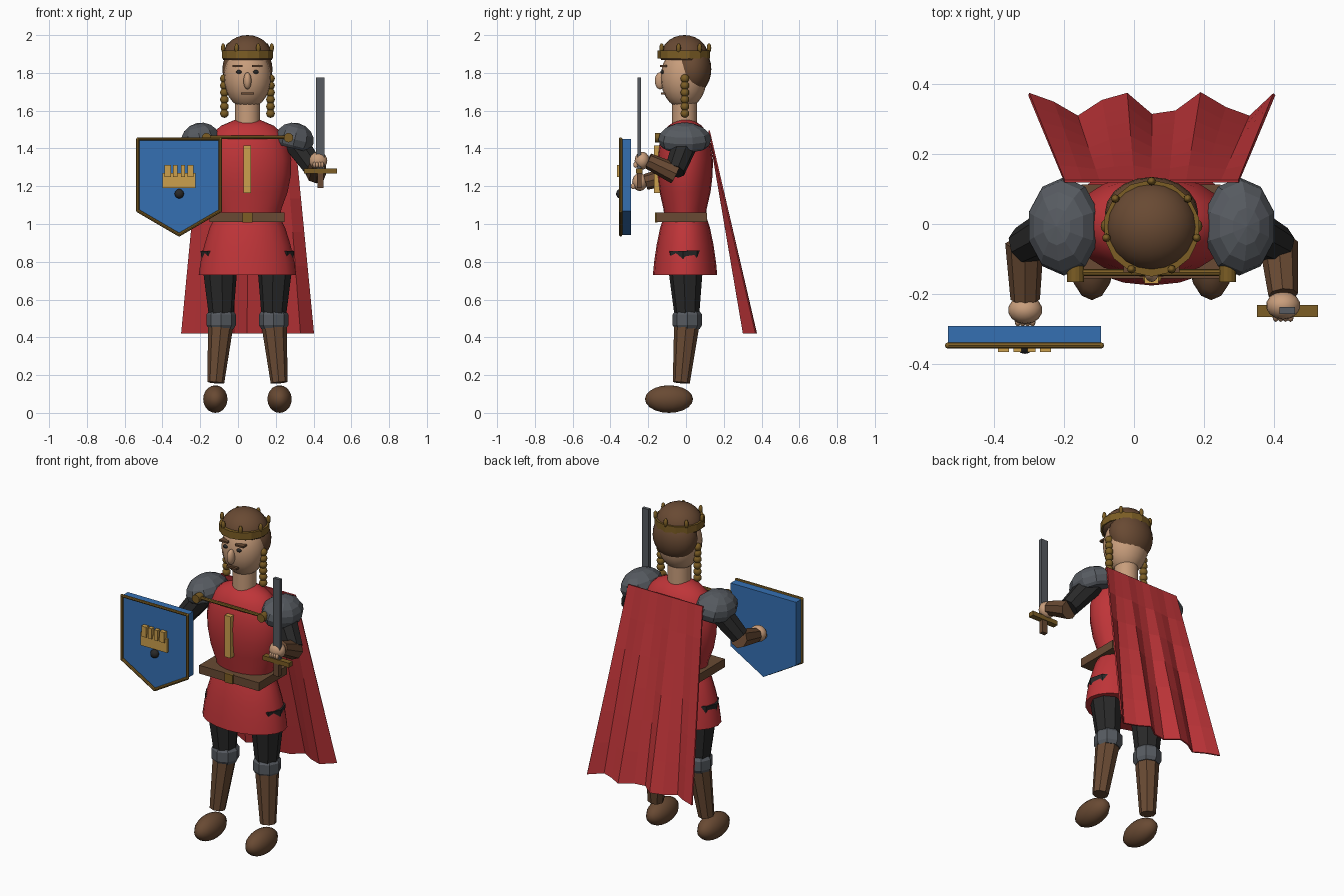
import bpy, bmesh, math
from mathutils import Vector, Matrix

if "Cube" in bpy.data.objects:
    bpy.data.objects.remove(bpy.data.objects["Cube"])

CX = 0.05  # body axis


def material(name, r, g, b):
    m = bpy.data.materials.new(name)
    m.diffuse_color = (r, g, b, 1)
    m.use_nodes = True
    m.node_tree.nodes["Principled BSDF"].inputs["Base Color"].default_value = m.diffuse_color
    return m


RED = material("red cloth", 0.52, 0.035, 0.04)
BLUE = material("shield blue", 0.035, 0.16, 0.45)
SKIN = material("skin", 0.58, 0.34, 0.2)
BROWN = material("brown leather", 0.14, 0.068, 0.033)
BLACK = material("dark cloth", 0.022, 0.022, 0.022)
STEEL = material("steel", 0.095, 0.105, 0.12)
GOLD = material("bright gold", 0.6, 0.35, 0.075)
BRASS = material("dark brass", 0.2, 0.11, 0.018)


def finish(name, bm, mat, smooth=False):
    bmesh.ops.recalc_face_normals(bm, faces=bm.faces[:])
    me = bpy.data.meshes.new(name)
    for f in bm.faces:
        f.smooth = smooth
    bm.to_mesh(me)
    bm.free()
    me.materials.append(mat)
    ob = bpy.data.objects.new(name, me)
    bpy.context.collection.objects.link(ob)
    return ob


def ball(name, c, r, mat, seg=20, rings=14, smooth=True, tilt=0, cut=None):
    bm = bmesh.new()
    bmesh.ops.create_uvsphere(bm, u_segments=seg, v_segments=rings, radius=1)
    if cut is not None:  # slice away the lower part
        geom = bm.verts[:] + bm.edges[:] + bm.faces[:]
        bmesh.ops.bisect_plane(bm, geom=geom, plane_co=(0, 0, cut), plane_no=(0, 0, 1), clear_inner=True)
        bmesh.ops.holes_fill(bm, edges=[e for e in bm.edges if e.is_boundary])
    r = (r, r, r) if isinstance(r, float) else r
    bm.transform(Matrix.Translation(c) @ Matrix.Rotation(tilt, 4, 'Y') @ Matrix.Diagonal((*r, 1)))
    return finish(name, bm, mat, smooth)


def box(name, lo, hi, mat):
    bm = bmesh.new()
    bmesh.ops.create_cube(bm, size=1)
    lo, hi = Vector(lo), Vector(hi)
    bm.transform(Matrix.Translation((lo + hi) / 2) @ Matrix.Diagonal((*(hi - lo), 1)))
    return finish(name, bm, mat)


def tube(name, a, b, r1, r2, mat, seg=8):
    bm = bmesh.new()
    a, b = Vector(a), Vector(b)
    d = b - a
    bmesh.ops.create_cone(bm, cap_ends=True, segments=seg, radius1=r1, radius2=r2, depth=d.length)
    bm.transform(Matrix.Translation((a + b) / 2) @ d.to_track_quat('Z', 'Y').to_matrix().to_4x4())
    return finish(name, bm, mat)


def lathe(name, profile, mat, x=CX, y=-0.005, ratio=1.0, seg=20, smooth=True):
    bm = bmesh.new()
    rows = []
    for r, z in profile:
        rows.append([bm.verts.new((x + r * math.sin(2 * math.pi * i / seg),
                                   y - r * ratio * math.cos(2 * math.pi * i / seg), z)) for i in range(seg)])
    for lo, hi in zip(rows, rows[1:]):
        for i in range(seg):
            j = (i + 1) % seg
            bm.faces.new((lo[i], lo[j], hi[j], hi[i]))
    caps = [bm.faces.new(rows[0]), bm.faces.new(rows[-1])]
    ob = finish(name, bm, mat, smooth)
    if smooth:
        for p in ob.data.polygons[-2:]:
            p.use_smooth = False
        ob.data.set_sharp_from_angle(angle=math.radians(50))
    return ob


def plate(name, outline, y0, y1, mat):
    bm = bmesh.new()
    f = bm.faces.new([bm.verts.new((x, y0, z)) for x, z in outline])
    new = bmesh.ops.extrude_face_region(bm, geom=[f])["geom"]
    bmesh.ops.translate(bm, vec=(0, y1 - y0, 0), verts=[v for v in new if isinstance(v, bmesh.types.BMVert)])
    return finish(name, bm, mat)


# Tunic, belt and chest stripe
lathe("tunic_skirt", [(0.258, 0.73), (0.248, 0.8), (0.228, 0.89), (0.2, 0.98), (0.165, 1.05)], RED, ratio=0.66)
lathe("tunic_torso", [(0.165, 1.0), (0.18, 1.08), (0.213, 1.17), (0.23, 1.26), (0.232, 1.34), (0.215, 1.42),
                      (0.185, 1.48), (0.14, 1.52), (0.07, 1.55)], RED, ratio=0.635)
box("belt", (-0.15, -0.155, 1.01), (0.247, 0.112, 1.06), BROWN)
box("buckle", (0.025, -0.163, 1.008), (0.077, -0.15, 1.062), BRASS)
box("chest_stripe", (0.03, -0.17, 1.165), (0.07, -0.135, 1.415), GOLD)

# Neck, head and face
lathe("neck", [(0.066, 1.52), (0.066, 1.65)], SKIN, y=-0.008, seg=16)
ball("head", (CX, -0.012, 1.775), (0.125, 0.122, 0.165), SKIN)
ball("nose", (CX, -0.137, 1.758), (0.021, 0.028, 0.045), SKIN)
box("mouth", (CX - 0.034, -0.132, 1.685), (CX + 0.034, -0.105, 1.697), BROWN)
ball("hair_top", (CX, -0.008, 1.885), (0.131, 0.127, 0.115), BROWN, cut=-0.15)
ball("hair_back", (CX, 0.032, 1.82), (0.133, 0.102, 0.135), BROWN)

# Crown band with seven studs
lathe("crown_band", [(0.138, 1.875), (0.138, 1.918)], BRASS, y=-0.012, seg=14, smooth=False)
for i in range(7):
    a = math.radians(90 + i * 360 / 7)
    ball("crown_stud", (CX + 0.132 * math.cos(a), -0.01 + 0.132 * math.sin(a), 1.932),
         (0.012, 0.012, 0.025), BRASS, 10, 8)

# Mirrored parts
for s in (-1, 1):
    X = lambda d: CX + s * d
    ball("eye", (X(0.045), -0.126, 1.805), (0.015, 0.009, 0.01), BLACK, 12, 8)
    brow = sorted((X(0.025), X(0.08)))
    box("eyebrow", (brow[0], -0.138, 1.831), (brow[1], -0.1, 1.841), BROWN)
    for k in range(6):
        ball("braid_bead", (X(0.122), -0.006, 1.77 - k * 0.037), 0.023, BRASS, 12, 8)

    # Legs
    ball("foot", (X(0.17), -0.09, 0.073), (0.066, 0.127, 0.073), BROWN, 14, 10)
    tube("shin_boot", (X(0.168), -0.025, 0.16), (X(0.14), 0.005, 0.48), 0.045, 0.068, BROWN)
    lathe("knee_guard", [(0.066, 0.445), (0.078, 0.465), (0.078, 0.52), (0.066, 0.537)], STEEL,
          x=X(0.139), y=0.007, seg=8, smooth=False)
    tube("thigh", (X(0.139), 0.005, 0.5), (X(0.147), -0.005, 0.86), 0.064, 0.102, BLACK)

    # Arms: one hand raised with the sword, the other behind the shield
    elbow = (X(0.362), -0.06, 1.28)
    hand = Vector((0.425, -0.232, 1.335) if s > 0 else (-0.31, -0.245, 1.222))
    ball("pauldron", (X(0.25), -0.007, 1.448), (0.107, 0.14, 0.088), STEEL, 10, 8, False, s * 0.25, -0.55)
    tube("upper_arm", (X(0.25), 0.0, 1.44), elbow, 0.07, 0.055, BLACK)
    tube("forearm", (elbow[0], -0.055, 1.265), hand + Vector((0, 0.03, 0)), 0.055, 0.042, BROWN)
    ball("hand", hand, (0.049, 0.04, 0.047), SKIN, 14, 10)
    for k in range(4):
        ball("finger", hand + Vector((-0.021 + 0.014 * k, -0.034, -0.022)), (0.009, 0.013, 0.016), SKIN, 8, 6)

    # Cloak clasp disc
    tube("clasp_disc", (X(0.217), -0.165, 1.457), (X(0.217), -0.12, 1.457), 0.025, 0.025, BRASS, 14)

tube("clasp_bar", (-0.185, -0.138, 1.459), (0.29, -0.138, 1.459), 0.01, 0.01, BRASS)

# Pleated cape: straight at the shoulders, folded at the hem
hem = [0.37, 0.345, 0.305, 0.35, 0.37, 0.31, 0.32, 0.372, 0.33, 0.305, 0.37]
bm = bmesh.new()
rows = []
for r in range(7):
    t = r / 6
    rows.append([bm.verts.new((CX + (i / 5 - 1) * (0.248 + 0.102 * t), 0.122 + (y - 0.122) * t,
                               1.495 - 1.075 * t)) for i, y in enumerate(hem)])
for a, b in zip(rows, rows[1:]):
    for i in range(10):
        bm.faces.new((a[i], b[i], b[i + 1], a[i + 1]))
cape = finish("cape", bm, RED)
solid = cape.modifiers.new("thickness", 'SOLIDIFY')
solid.thickness = 0.008
solid.offset = 0

# Sword
box("sword_blade", (0.414, -0.257, 1.28), (0.459, -0.237, 1.775), STEEL)
box("sword_guard", (0.35, -0.265, 1.267), (0.525, -0.231, 1.294), BRASS)
box("sword_grip", (0.42, -0.26, 1.19), (0.453, -0.235, 1.275), BROWN)

# Shield with rim, castle emblem and boss
SX = -0.312
outline = [(SX - 0.218, 1.45), (SX + 0.218, 1.45), (SX + 0.218, 1.07), (SX, 0.943), (SX - 0.218, 1.07)]
plate("shield_board", outline, -0.34, -0.29, BLUE)
for p, q in zip(outline, outline[1:] + outline[:1]):
    tube("shield_rim", (p[0], -0.346, p[1]), (q[0], -0.346, q[1]), 0.009, 0.009, BRASS)
    ball("rim_corner", (p[0], -0.346, p[1]), 0.009, BRASS, 8, 6)
box("castle_wall", (SX - 0.087, -0.355, 1.19), (SX + 0.087, -0.338, 1.27), GOLD)
for d in (-0.06, -0.02, 0.02, 0.06):
    w = 0.016 if abs(d) > 0.03 else 0.011
    box("castle_battlement", (SX + d - w, -0.365, 1.25), (SX + d + w, -0.338, 1.313), GOLD)
ball("shield_boss", (SX + 0.001, -0.348, 1.16), (0.025, 0.022, 0.025), BLACK, 14, 10)
